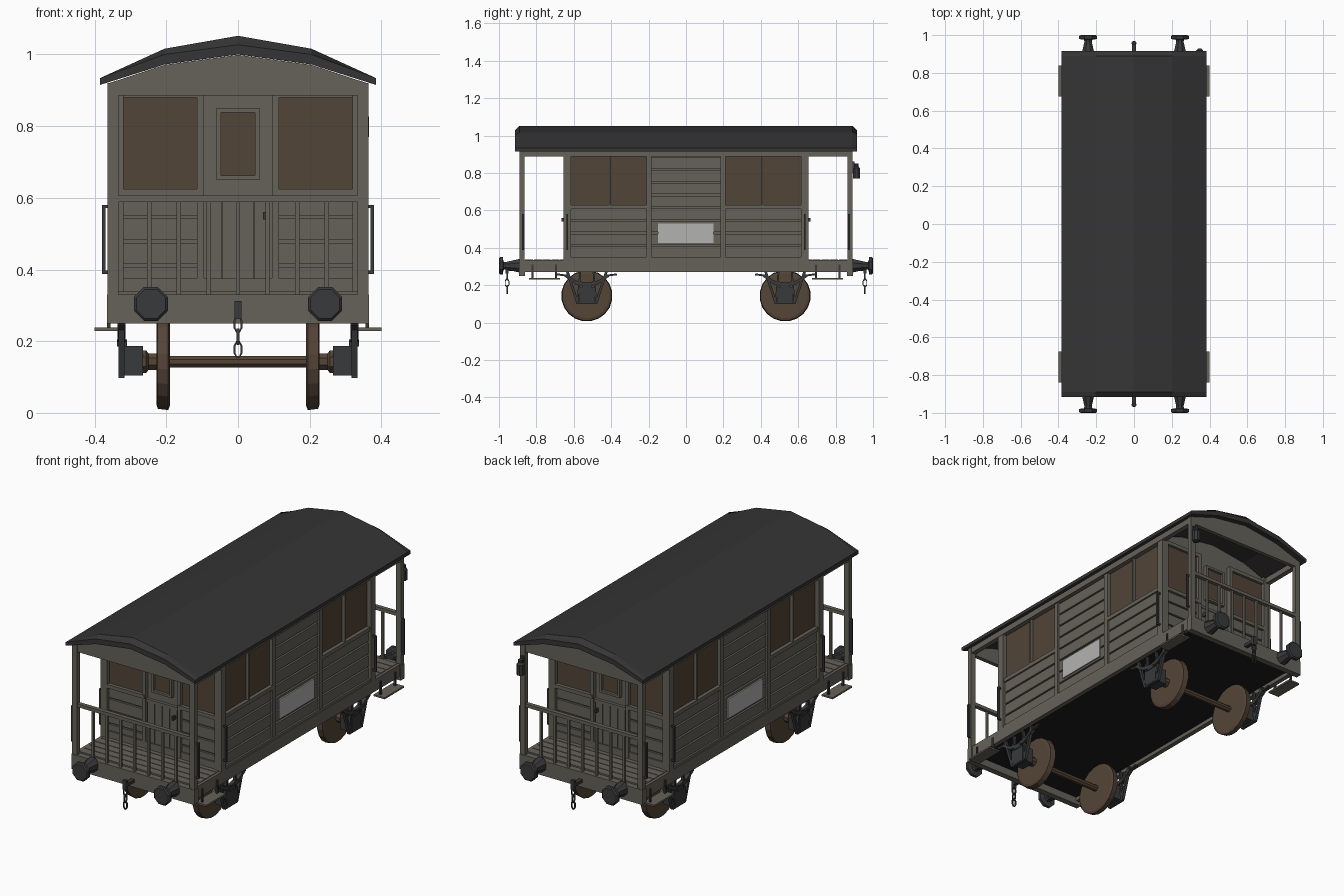
import bpy, bmesh, math
from mathutils import Matrix, Vector

if "Cube" in bpy.data.objects:
    bpy.data.objects.remove(bpy.data.objects["Cube"], do_unlink=True)


def material(name, r, g, b):
    m = bpy.data.materials.new(name)
    m.use_nodes = True
    m.diffuse_color = (r, g, b, 1)
    bsdf = m.node_tree.nodes["Principled BSDF"]
    bsdf.inputs["Base Color"].default_value = (r, g, b, 1)
    bsdf.inputs["Roughness"].default_value = 0.9
    return m


GREY = material("weathered grey", .13, .122, .1)
ROOF = material("roof charcoal", .035, .035, .035)
IRON = material("dark iron", .04, .041, .043)
RUST = material("rusty brown", .09, .058, .038)
GLASS = material("brown glass", .085, .058, .038)
PLATE = material("pale plate", .45, .45, .44)
UNDER = material("underside black", .012, .012, .012)


def finish(name, bm, mat, mirror=""):
    bmesh.ops.recalc_face_normals(bm, faces=bm.faces)
    mesh = bpy.data.meshes.new(name)
    bm.to_mesh(mesh)
    bm.free()
    mesh.materials.append(mat)
    ob = bpy.data.objects.new(name, mesh)
    bpy.context.collection.objects.link(ob)
    if mirror:
        mod = ob.modifiers.new("mirror", "MIRROR")
        mod.use_axis = ("x" in mirror, "y" in mirror, False)
        mod.use_mirror_merge = False
    return ob


def boxes(name, mat, specs, mirror="xy"):
    """Each spec is ((x0, x1), (y0, y1), (z0, z1))."""
    bm = bmesh.new()
    for spec in specs:
        size = [b - a for a, b in spec]
        mid = Vector([(a + b) / 2 for a, b in spec])
        bmesh.ops.create_cube(bm, size=1, matrix=Matrix.Translation(mid) @ Matrix.Diagonal(size).to_4x4())
    return finish(name, bm, mat, mirror)


def loft(bm, rings):
    rows = [[bm.verts.new(p) for p in ring] for ring in rings]
    for a, b in zip(rows, rows[1:]):
        for i in range(len(a)):
            j = (i + 1) % len(a)
            bm.faces.new((a[i], a[j], b[j], b[i]))
    bm.faces.new(rows[0])
    bm.faces.new(rows[-1])


def lathe(name, mat, axis, centre, stations, sides=8, mirror="xy"):
    """Stations are (position along axis, radius)."""
    bm = bmesh.new()
    rings = []
    for pos, r in stations:
        ring = []
        for k in range(sides):
            t = math.tau * (k + .5) / sides
            a, b = r * math.cos(t), r * math.sin(t)
            local = {"x": (pos, a, b), "y": (a, pos, b), "z": (a, b, pos)}[axis]
            ring.append(Vector(centre) + Vector(local))
        rings.append(ring)
    loft(bm, rings)
    return finish(name, bm, mat, mirror)


def strut(bm, a, b, width, depth):
    """Square bar between two points in a plane of constant x."""
    a, b = Vector(a), Vector(b)
    side = (b - a).cross(Vector((1, 0, 0))).normalized() * width / 2
    out = Vector((depth / 2, 0, 0))
    loft(bm, [[p + side + out, p - side + out, p - side - out, p + side - out][::1] for p in (a, b)])


def arch(half, edge, shoulder, crown):
    return [(-half, edge), (-.205, shoulder), (0, crown), (.205, shoulder), (half, edge)]


def prism(name, mat, profile, y0, y1, mirror=""):
    bm = bmesh.new()
    loft(bm, [[(x, y, z) for x, z in profile] for y in (y0, y1)])
    return finish(name, bm, mat, mirror)


# Roof with bevelled ends
under = arch(.385, .915, .972, 1.0)[::-1]
tip = arch(.385, .934, 1.0, 1.027) + under
full = arch(.385, .934, 1.016, 1.052) + under
bm = bmesh.new()
loft(bm, [[(x, y, z) for x, z in ring]
          for y, ring in ((-.915, tip), (-.89, full), (.89, full), (.915, tip))])
finish("roof", bm, ROOF)

# Cabin core and end valances
prism("cabin_core", GREY, [(.33, .3), (-.33, .3)] + arch(.33, .925, .97, .998), -.63, .63)
prism("end_valance", GREY, [(.36, .885), (-.36, .885)] + arch(.36, .92, .971, .999), .866, .888, "y")

# Planks
PITCH, GAP = .068, .009
rows = [(.347 + PITCH * k, .347 + PITCH * (k + 1) - GAP) for k in range(8)]
boxes("side_planks", GREY,
      [((.32, .346), (0, .2), z) for z in rows] +
      [((.32, .346), (.2, .63), z) for z in rows[:4]])
boxes("end_planks", GREY, [((.1, .335), (.62, .641), z) for z in rows[:4]])

# Cabin framing
boxes("side_framing", GREY, [
    ((.32, .36), (.615, .655), (.335, .917)),
    ((.32, .355), (.185, .212), (.335, .9)),
    ((.32, .355), (.2, .63), (.607, .628)),
    ((.32, .352), (.405, .413), (.62, .89)),
    ((.32, .356), (0, .64), (.33, .35)),
])
boxes("end_framing", GREY, [
    ((.095, .115), (.62, .652), (.345, .9)),
    ((.32, .345), (.62, .652), (.335, .92)),
    ((.1, .34), (.62, .655), (.605, .625)),
    ((.1, .34), (.62, .65), (.88, .9)),
    ((0, .34), (.62, .65), (.335, .375)),
])

# Doors: boards below, framed window above
boxes("door_boards", GREY, [((.002, .043), (.62, .643), (.375, .59)),
                            ((.046, .088), (.62, .643), (.375, .59))])
boxes("door_frame", GREY, [((.048, .06), (.62, .65), (.65, .85)),
                           ((0, .06), (.62, .65), (.65, .662)),
                           ((0, .06), (.62, .65), (.838, .85)),
                           ((0, .095), (.62, .646), (.59, .605))])
boxes("door_handle", IRON, [((.07, .08), (.64, .665), (.54, .56))], "y")

# Window panes
boxes("side_panes", GLASS, [((.329, .336), (.212, .615), (.628, .893))])
boxes("end_panes", GLASS, [((.115, .33), (.629, .636), (.625, .88)),
                           ((0, .048), (.629, .636), (.662, .838))])
boxes("side_plate", PLATE, [((.346, .353), (-.15, .147), (.425, .53))], "x")

# Underframe
boxes("sole_bars", GREY, [((.335, .36), (0, .88), (.27, .335))])
boxes("headstock", GREY, [((-.366, .366), (.86, .893), (.25, .33))], "y")
boxes("underfloor", UNDER, [((-.336, .336), (-.862, .862), (.29, .3))], "")
boxes("veranda_boards", GREY,
      [((-.345, .345), (.63 + .047 * k, .673 + .047 * k), (.3, .338)) for k in range(5)], "y")

# Veranda posts, top rails and end railing
boxes("veranda_posts", GREY, [((.334, .364), (.864, .89), (.325, .92))])
boxes("cant_rails", GREY, [((.335, .362), (0, .885), (.888, .92))])
boxes("railing", GREY, [((-.34, .34), (.866, .888), (.588, .606))] +
      [((.0825 * k - .006, .0825 * k + .006), (.871, .883), (.32, .59)) for k in range(-3, 4)], "y")

# Grab rails
bars = []
for y in (.635, .872):
    bars.append(((.37, .38), (y - .005, y + .005), (.388, .58)))
    bars += [((.355, .38), (y - .005, y + .005), (z, z + .009)) for z in (.388, .571)]
boxes("grab_rails", IRON, bars)

# Foot steps
boxes("step_boards", GREY, [((.335, .4), (.675, .84), (.229, .238))])
boxes("step_brackets", IRON, [((.356, .366), (y, y + .01), (.235, .31)) for y in (.69, .815)])

# Wheels, axles and hubs
AXLE = (0, .53, .143)
lathe("wheels", RUST, "x", AXLE, [(.19, .125), (.195, .137), (.224, .133), (.228, .12)], 20)
lathe("axles", RUST, "x", AXLE, [(-.27, .017), (.27, .017)], 8, "y")
lathe("hubs", RUST, "x", AXLE, [(.226, .025), (.25, .025), (.256, .034), (.268, .034)])

# Axle boxes, springs and hangers
boxes("axle_boxes", IRON, [((.265, .334), (.49, .57), (.105, .187)),
                           ((.31, .338), (.505, .555), (.185, .205))])
bm = bmesh.new()
X = .325
for s in (-1, 1):
    strut(bm, (X, .53 + s * .105, .275), (X, .53 + s * .05, .105), .014, .016)
    strut(bm, (X, .53 + s * .115, .252), (X, .53 + s * .06, .215), .016, .022)
    strut(bm, (X, .53 + s * .062, .215), (X, .53, .203), .02, .022)
    strut(bm, (X, .53 + s * .16, .258), (X, .53 + s * .1, .25), .01, .016)
    strut(bm, (X, .53 + s * .035, .275), (X, .53 + s * .05, .105), .01, .016)
strut(bm, (X, .475, .104), (X, .585, .104), .012, .016)
finish("axle_hangers", bm, IRON, "xy")

# Buffers
lathe("buffers", IRON, "y", (.243, 0, .304),
      [(.885, .04), (.9, .037), (.965, .021), (.976, .024), (.979, .051), (.994, .051), (1, .044)])

# Draw hooks and chains
boxes("draw_hook", IRON, [((-.01, .01), (.885, .965), (.277, .293)),
                          ((-.01, .01), (.95, .966), (.262, .312))], "y")
bm = bmesh.new()
for k, z in enumerate((.247, .212, .177)):
    link = [(.012, .011), (.012, -.011), (.005, -.023), (-.005, -.023),
            (-.012, -.011), (-.012, .011), (-.005, .023), (.005, .023)]
    rings = []
    for scale, depth in ((1, -.004), (1, .004), (.62, .004), (.62, -.004)):
        flat = [(u * scale, depth, w * (scale + 1) / 2) for u, w in link]
        turn = Matrix.Rotation(math.pi / 2 * (k % 2), 3, "Z")
        rings.append([bm.verts.new(turn @ Vector(p) + Vector((0, .957, z))) for p in flat])
    for a, b in zip(rings, rings[1:] + rings[:1]):
        for i in range(len(link)):
            j = (i + 1) % len(link)
            bm.faces.new((a[i], a[j], b[j], b[i]))
finish("chains", bm, IRON, "y")

# Tail lamp
lathe("tail_lamp", IRON, "z", (.347, .911, 0),
      [(.77, .02), (.826, .02), (.835, .012), (.85, .012)], 8, "")
boxes("lamp_bracket", IRON, [((.337, .357), (.885, .9), (.8, .862))], "")
